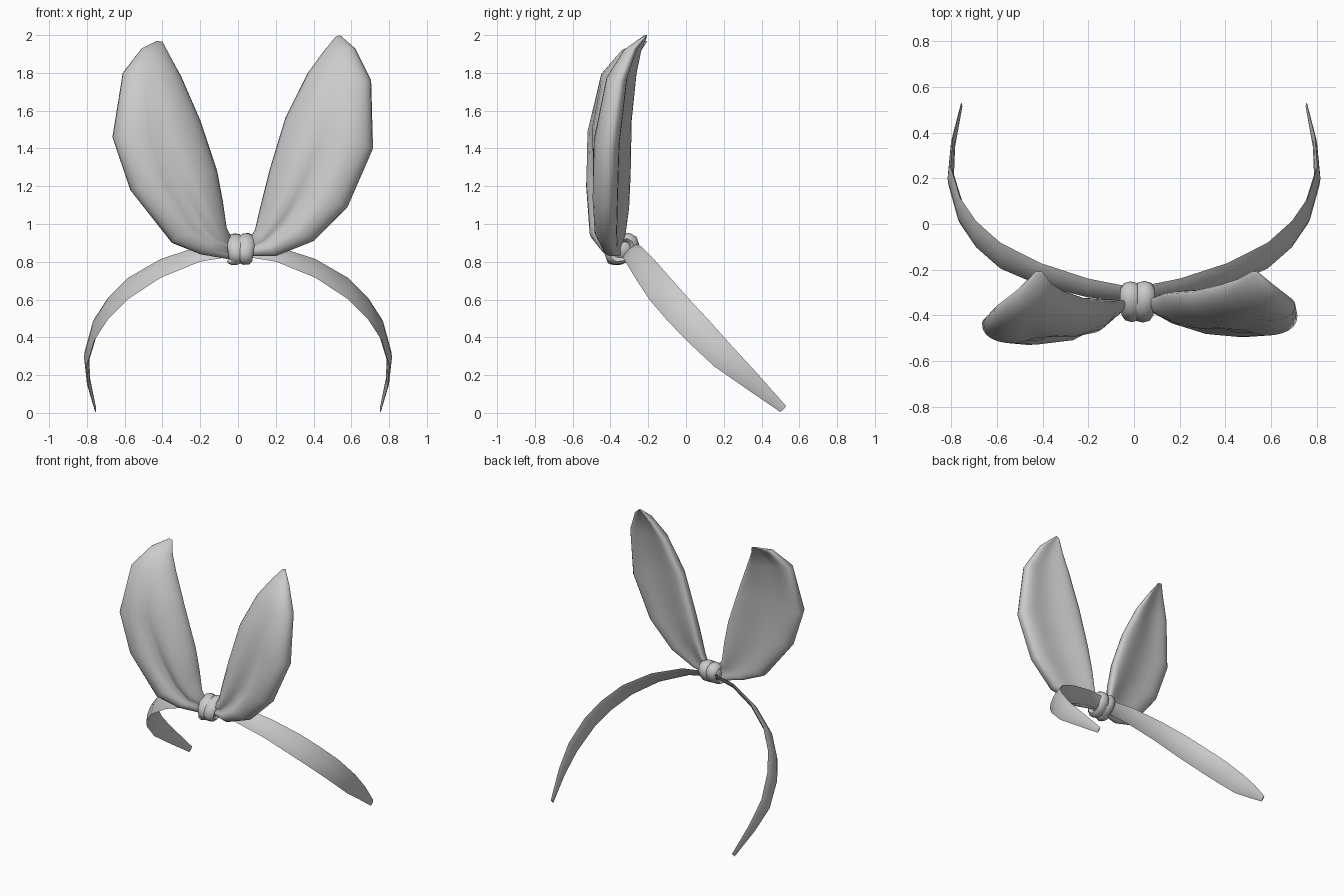
import bpy
import bmesh
import math
from mathutils import Vector, Matrix

if "Cube" in bpy.data.objects:
    bpy.data.objects.remove(bpy.data.objects["Cube"], do_unlink=True)

GREY = (0.6, 0.6, 0.6, 1.0)
fabric = bpy.data.materials.new("grey_fabric")
fabric.use_nodes = True
fabric.diffuse_color = GREY
fabric.node_tree.nodes["Principled BSDF"].inputs["Base Color"].default_value = GREY


def finish(name, bm, angle):
    """Turn a bmesh into a smooth shaded object."""
    bmesh.ops.recalc_face_normals(bm, faces=bm.faces[:])
    mesh = bpy.data.meshes.new(name)
    bm.to_mesh(mesh)
    bm.free()
    mesh.materials.append(fabric)
    obj = bpy.data.objects.new(name, mesh)
    bpy.context.collection.objects.link(obj)
    bpy.ops.object.select_all(action="DESELECT")
    obj.select_set(True)
    bpy.context.view_layer.objects.active = obj
    bpy.ops.object.shade_smooth_by_angle(angle=math.radians(angle))


def loft(bm, sections, closed=False):
    """Skin a list of closed cross-sections."""
    rings = [[bm.verts.new(p) for p in section] for section in sections]
    count = len(rings[0])
    pairs = list(zip(rings, rings[1:]))
    if closed:
        pairs.append((rings[-1], rings[0]))
    else:
        bm.faces.new(rings[0])
        bm.faces.new(rings[-1])
    for a, b in pairs:
        for i in range(count):
            j = (i + 1) % count
            bm.faces.new((a[i], a[j], b[j], b[i]))


# Headband: a thin lens section swept round a backward tilted arch
# Each entry is x, y, z and half the strap width
half_arch = [
    (0.755, 0.515, 0.02, 0.022), (0.792, 0.345, 0.17, 0.05),
    (0.802, 0.2, 0.296, 0.071), (0.76, 0.057, 0.442, 0.08),
    (0.69, -0.045, 0.55, 0.081), (0.585, -0.138, 0.657, 0.08),
    (0.41, -0.22, 0.765, 0.07), (0.2, -0.28, 0.842, 0.058),
]
arch = half_arch + [(0, -0.31, 0.865, 0.045)]
arch += [(-x, y, z, w) for x, y, z, w in reversed(half_arch)]
centres = [Vector(p[:3]) for p in arch]
across = Vector((0, 1, 1)).normalized()
lens = [(-1, 0), (-0.6, 0.13), (0, 0.19), (0.6, 0.13),
        (1, 0), (0.6, -0.14), (0, -0.2), (-0.6, -0.14)]
sections = []
for i, (centre, entry) in enumerate(zip(centres, arch)):
    width = entry[3]
    tangent = centres[min(i + 1, len(arch) - 1)] - centres[max(i - 1, 0)]
    normal = tangent.cross(across).normalized()
    if normal.dot(centre - Vector((0, 0.4, 0.1))) < 0:
        normal = -normal
    sections.append([centre + (across * u + normal * t) * width for u, t in lens])
bm = bmesh.new()
loft(bm, sections)
finish("headband", bm, 50)

# Ears: rows from knot to tip, inner rim x, z then outer rim x, z
left_rows = [
    (0.05, 0.90, 0.05, 0.83), (0.09, 0.97, 0.2, 0.83),
    (0.12, 1.1, 0.40, 0.91), (0.165, 1.28, 0.58, 1.09),
    (0.25, 1.56, 0.715, 1.40), (0.37, 1.80, 0.705, 1.76),
    (0.45, 1.91, 0.62, 1.93), (0.515, 1.99, 0.54, 2.0),
]
right_rows = [
    (-0.03, 0.92, -0.03, 0.81), (-0.06, 0.98, -0.2, 0.84),
    (-0.08, 1.12, -0.35, 0.90), (-0.11, 1.28, -0.57, 1.18),
    (-0.2, 1.55, -0.665, 1.46), (-0.3, 1.78, -0.61, 1.80),
    (-0.36, 1.89, -0.51, 1.93), (-0.40, 1.965, -0.43, 1.97),
]
# Shared depth rows: inner rim y, outer rim y, front bulge, crease depth
depth_rows = [
    (-0.34, -0.35, 0.025, 0), (-0.33, -0.39, 0.07, 0.03),
    (-0.32, -0.41, 0.11, 0.05), (-0.315, -0.41, 0.125, 0.045),
    (-0.31, -0.40, 0.125, 0.015), (-0.28, -0.35, 0.10, 0),
    (-0.25, -0.28, 0.06, 0), (-0.21, -0.21, 0.015, 0),
]
SEGMENTS = 16


def ear(name, rows, forward):
    """A puffy leaf: full rounded front, pillow back dished in the middle."""
    sections = []
    for row, (xz, depth) in enumerate(zip(rows, depth_rows)):
        push = forward * math.sin(math.pi * row / (len(rows) - 1))
        inner = Vector((xz[0], depth[0] - push, xz[1]))
        outer = Vector((xz[2], depth[1] - push, xz[3]))
        bulge, crease = depth[2:]
        front, back = [], []
        for k in range(SEGMENTS + 1):
            theta = math.pi * k / SEGMENTS
            u = (1 - math.cos(theta)) / 2
            p = inner.lerp(outer, u)
            arc = max(math.sin(theta), 0)
            groove = crease * math.exp(-((u - 0.5) / 0.12) ** 2)
            front.append(p - Vector((0, bulge * arc ** 0.9 - groove, 0)))
            if 0 < k < SEGMENTS:
                back.append(p + Vector((0, bulge * (0.5 * arc - 0.4 * arc ** 4), 0)))
        sections.append(front + back[::-1])
    bm = bmesh.new()
    loft(bm, sections)
    finish(name, bm, 60)


ear("left_ear", left_rows, 0.0)
ear("right_ear", right_rows, 0.035)


# Knot: two fabric loops wrapped side by side around a core
def knot_loop(name, x, lean, size):
    """A slightly flattened ring standing across the headband."""
    place = (Matrix.Translation((x, -0.34, 0.868))
             @ Matrix.Rotation(lean, 4, "Y") @ Matrix.Rotation(math.radians(40), 4, "X"))
    sections = []
    for i in range(12):
        a = math.tau * i / 12
        ring = []
        for j in range(8):
            b = math.tau * j / 8
            r = size + 0.024 * math.cos(b)
            ring.append(place @ Vector((0.042 * math.sin(b),
                                        1.2 * r * math.cos(a), 0.9 * r * math.sin(a))))
        sections.append(ring)
    bm = bmesh.new()
    loft(bm, sections, closed=True)
    finish(name, bm, 60)


knot_loop("knot_right_loop", -0.012, -0.12, 0.058)
knot_loop("knot_left_loop", 0.042, 0.14, 0.06)

bm = bmesh.new()
bmesh.ops.create_uvsphere(bm, u_segments=12, v_segments=8, radius=0.07)
bmesh.ops.translate(bm, verts=bm.verts[:], vec=(0.015, -0.34, 0.868))
finish("knot_core", bm, 60)

# Small tucked fabric end under the knot
bm = bmesh.new()
bmesh.ops.create_uvsphere(bm, u_segments=10, v_segments=6, radius=0.04)
bmesh.ops.scale(bm, verts=bm.verts[:], vec=(1.0, 1.2, 0.5))
bmesh.ops.translate(bm, verts=bm.verts[:], vec=(-0.02, -0.37, 0.802))
finish("knot_tucked_end", bm, 60)
